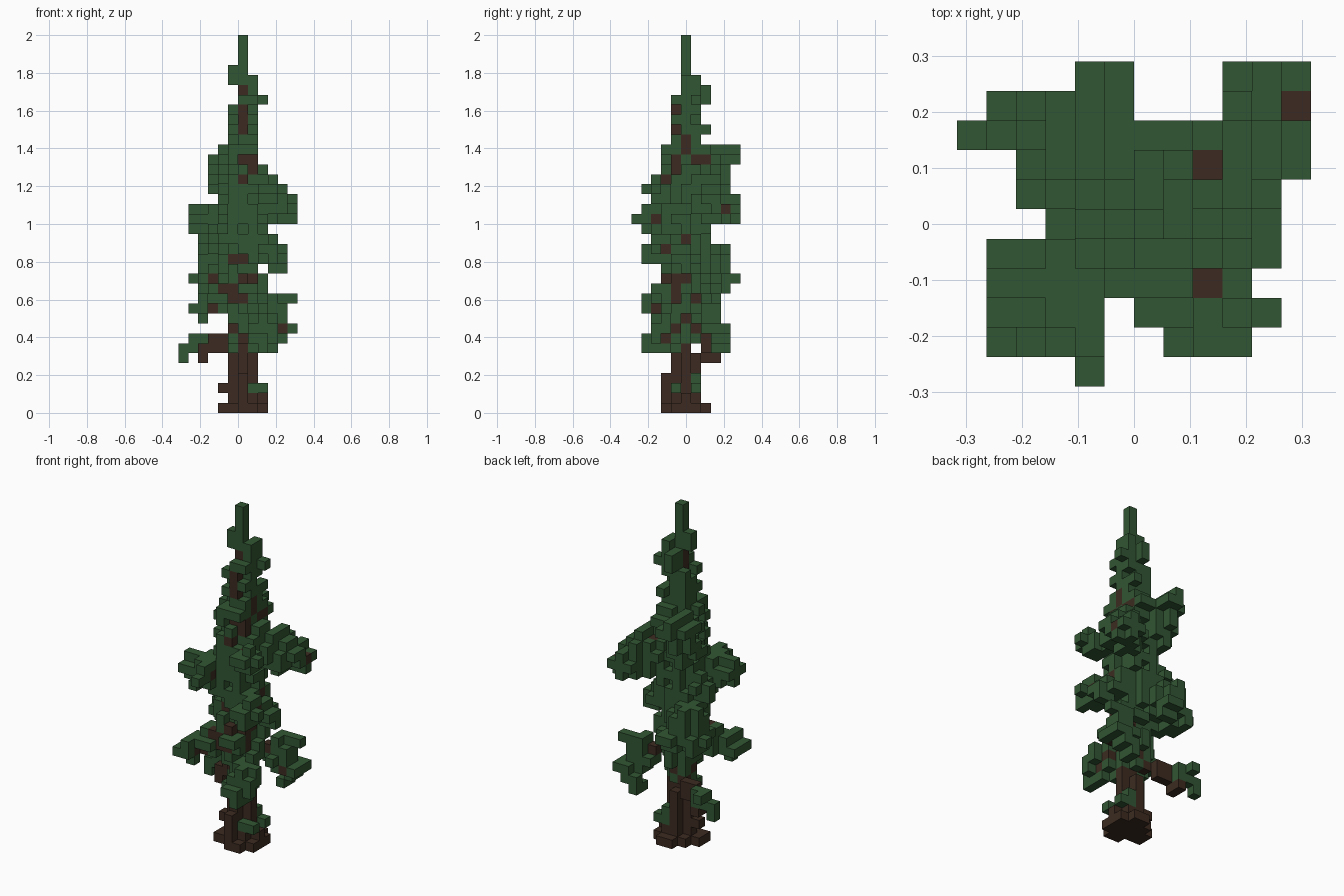
import bpy
import bmesh
import random
from math import hypot
from mathutils import Vector

random.seed(7)
CELL = 2 / 38

cube = bpy.data.objects.get("Cube")
if cube:
    bpy.data.objects.remove(cube, do_unlink=True)


def make_material(name, color):
    mat = bpy.data.materials.new(name)
    mat.use_nodes = True
    mat.diffuse_color = color
    node = mat.node_tree.nodes["Principled BSDF"]
    node.inputs["Base Color"].default_value = color
    node.inputs["Roughness"].default_value = 0.9
    return mat


bark = make_material("dark bark brown", (0.045, 0.024, 0.015, 1))
needles = make_material("pine needle green", (0.031, 0.092, 0.033, 1))

wood, leaves = set(), set()
AROUND = [(a, b, c) for a in (-1, 0, 1) for b in (-1, 0, 1) for c in (-1, 0, 1)]


def box(target, xs, ys, zs):
    """Fill an inclusive block of cells."""
    for x in range(xs[0], xs[1] + 1):
        for y in range(ys[0], ys[1] + 1):
            for z in range(zs[0], zs[1] + 1):
                target.add((x, y, z))


def puff(x, y, z, fill):
    """Ragged clump of needles around one cell."""
    for a, b, c in AROUND:
        reach = abs(a) + abs(b) + abs(c)
        if reach < 2 or (reach == 2 and random.random() < fill):
            leaves.add((x + a, y + b, z + c))


def branch(start, tip, bare=0.0, fill=0.45):
    """Woody line from start to tip, covered in needles past the bare part."""
    a, b = Vector(start), Vector(tip)
    steps = max(2, round(max(abs(v) for v in b - a)))
    for i in range(steps + 1):
        t = i / steps
        cell = tuple(round(v) for v in a.lerp(b, t))
        wood.add(cell)
        if t > bare:
            puff(*cell, fill)


def bare_spots(axis, sign, spots):
    """Open the needles at each spot, seen along an axis, down to recessed bark."""
    for spot in spots:
        filled = leaves | wood
        row = [c for c in filled if c[:axis] + c[axis + 1:] == spot]
        row.sort(key=lambda c: -sign * c[axis])
        for depth, cell in enumerate(row[:4]):
            beside = 0
            for other in range(3):
                for step in (-1, 1):
                    near = list(cell)
                    near[other] += step
                    beside += other != axis and tuple(near) in filled
            if beside >= 3 or cell in wood:
                leaves.difference_update(row[:depth])
                wood.add(cell)
                break


# Trunk and flared roots
box(wood, (-1, 1), (0, 0), (0, 5))
box(wood, (0, 0), (-1, 1), (0, 5))
box(wood, (0, 0), (0, 0), (0, 32))
box(wood, (-1, 2), (-1, 1), (0, 0))
box(wood, (0, 1), (-2, 2), (0, 0))
box(wood, (1, 1), (-1, 1), (0, 1))
box(wood, (0, 0), (-2, -2), (0, 3))
wood.update({(-2, 0, 0), (-2, 0, 2), (2, 0, 1), (-2, -1, 0)})

# Small shoots near the ground
leaves.update({(1, -1, 2), (2, -1, 2), (2, 1, 2), (1, 1, 2), (1, 1, 3)})

# Ragged foliage column, its reach following a height profile
profile = [(6, 1.4), (9, 1.8), (13, 2.3), (20, 2.4), (26, 2.1), (28, 1.5), (34, 1.2)]
for (z0, r0), (z1, r1) in zip(profile, profile[1:]):
    for z in range(z0, z1):
        radius = r0 + (r1 - r0) * (z - z0) / (z1 - z0)
        limit = 1 if z > 26 else 3
        for x in range(-limit, limit + 1):
            for y in range(-limit, limit + 1):
                if hypot(x, y) <= radius + random.uniform(-0.7, 0.5):
                    leaves.add((x, y, z))

# Lower tier of branches
branch((1, 1, 11), (4, 3, 8), bare=0.6, fill=0.4)
leaves.update({(3, 2, 11), (3, 3, 11), (4, 3, 10), (5, 3, 11), (4, 3, 11), (4, 2, 10),
               (3, 3, 10), (3, 4, 7), (3, 3, 6), (3, 4, 6)})
branch((-1, 1, 7), (-4, 3, 5), bare=1)
wood.update({(-2, 2, 7), (-3, 2, 6), (-3, 2, 7), (-4, 2, 5), (-4, 2, 6)})
leaves.update({(-5, 3, 6), (-5, 3, 7), (-5, 4, 7), (-4, 3, 7), (-4, 3, 6), (-6, 3, 5), (-6, 3, 6)})
branch((-1, -1, 12), (-4, -3, 10))
leaves.update({(-5, -4, 10), (-4, -4, 10), (-4, -4, 11)})
branch((0, -1, 12), (0, -2, 12))
branch((1, -1, 8), (2, -3, 7))
leaves.add((1, -4, 7))

# Middle tier
branch((-1, 1, 14), (-4, 3, 13))
branch((-1, 1, 15), (-2, 4, 13), fill=0.3)
branch((-1, 1, 16), (-3, 3, 15))
branch((1, -1, 16), (3, -3, 16))
branch((1, 0, 16), (3, 0, 15))
branch((-1, 0, 18), (-3, 1, 18), fill=0.3)
branch((-1, -1, 18), (-3, -1, 18), fill=0.3)

# Upper tier
branch((1, 1, 21), (4, 4, 20), fill=0.6)
branch((1, 1, 22), (4, 2, 21), fill=0.2)
branch((2, 1, 22), (3, 1, 21))
branch((1, 1, 22), (3, 3, 22))
leaves.add((3, 5, 20))
branch((-1, -1, 20), (-4, -2, 19), fill=0.6)
branch((-1, -1, 19), (-2, -3, 19), fill=0.6)
leaves.update({(-2, -4, 19), (-2, -5, 19), (-3, -4, 18)})
branch((1, -1, 22), (3, -3, 22), fill=0.25)
branch((-1, 1, 24), (-2, 4, 25), fill=0.4)
branch((-1, 1, 22), (-2, 3, 23), fill=0.4)
branch((0, 1, 25), (1, 2, 25), fill=0.3)

# Pointed crown with a few tufts
box(leaves, (0, 0), (0, 0), (33, 37))
box(leaves, (-1, 0), (0, 0), (33, 34))
box(leaves, (1, 1), (0, 1), (30, 33))
box(leaves, (0, 0), (-1, -1), (31, 32))
leaves.update({(2, 1, 31), (0, 2, 31), (0, 2, 32), (1, 2, 28), (-1, 1, 29)})

# Bark showing through the needles, on the front, the left side and the top
leaves -= wood
bare_spots(1, -1, [(0, 32), (0, 30), (0, 29), (0, 28), (0, 25), (1, 24), (-1, 15), (0, 15),
                   (0, 13), (1, 13), (-3, 13), (-2, 12), (-1, 12), (-1, 11), (0, 11),
                   (-3, 10), (-1, 8), (4, 8), (0, 7), (0, 6)])
bare_spots(0, 1, [(0, 27), (0, 26), (-1, 25), (1, 25), (-2, 23), (-3, 19), (4, 20), (0, 17),
                  (-2, 16), (-3, 14), (-1, 13), (0, 13), (-1, 12), (-1, 11), (-3, 10),
                  (0, 9), (-1, 8), (1, 8), (-2, 7), (0, 6)])
bare_spots(2, 1, [(2, 2)])


def build(name, cells, solid, mat):
    """Mesh only the exposed sides of the cells."""
    bm = bmesh.new()
    verts = {}

    def corner(p):
        if p not in verts:
            x, y, z = p
            verts[p] = bm.verts.new((x * CELL, (y - 0.5) * CELL, z * CELL))
        return verts[p]

    for cell in sorted(cells):
        for axis in range(3):
            u, v = (axis + 1) % 3, (axis + 2) % 3
            for side in (0, 1):
                other = list(cell)
                other[axis] += 2 * side - 1
                if tuple(other) in solid:
                    continue
                ring = []
                for du, dv in ((0, 0), (1, 0), (1, 1), (0, 1)):
                    p = list(cell)
                    p[axis] += side
                    p[u] += du
                    p[v] += dv
                    ring.append(corner(tuple(p)))
                bm.faces.new(ring if side else ring[::-1])
    mesh = bpy.data.meshes.new(name)
    bm.to_mesh(mesh)
    bm.free()
    mesh.materials.append(mat)
    obj = bpy.data.objects.new(name, mesh)
    bpy.context.collection.objects.link(obj)


solid = wood | leaves
build("trunk_and_branches", wood, solid, bark)
build("foliage", leaves - wood, solid, needles)
